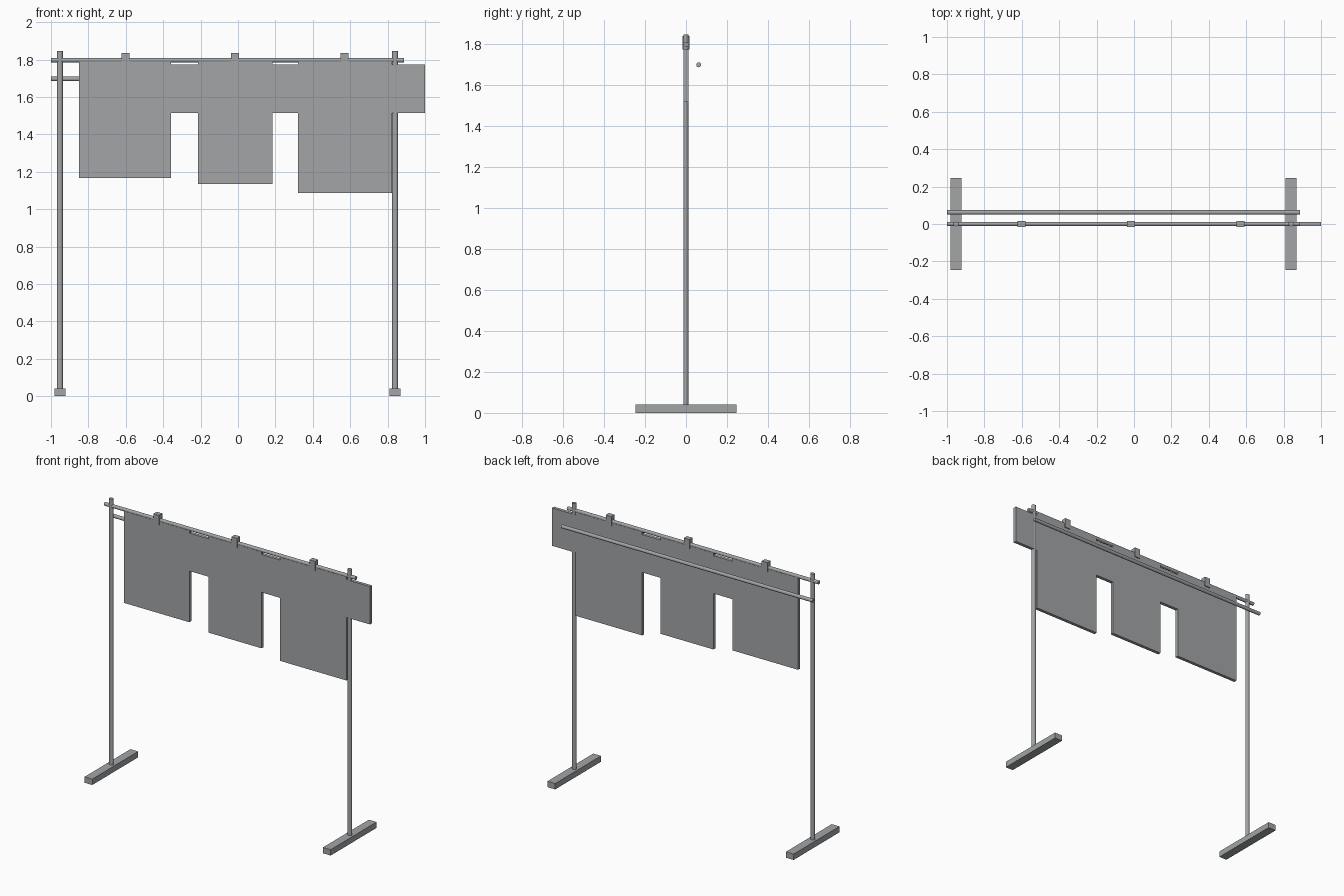
import bpy, bmesh, math
from mathutils import Vector

cube = bpy.data.objects.get("Cube")
if cube:
    bpy.data.objects.remove(cube, do_unlink=True)

# Single grey finish
grey = bpy.data.materials.new("satin_grey")
grey.use_nodes = True
colour = (0.36, 0.375, 0.385, 1.0)
grey.diffuse_color = colour
grey.node_tree.nodes["Principled BSDF"].inputs["Base Color"].default_value = colour


def finish(name, bm):
    bmesh.ops.recalc_face_normals(bm, faces=bm.faces)
    mesh = bpy.data.meshes.new(name)
    bm.to_mesh(mesh)
    bm.free()
    mesh.materials.append(grey)
    obj = bpy.data.objects.new(name, mesh)
    bpy.context.collection.objects.link(obj)
    return obj


def box(name, low, high):
    low, high = Vector(low), Vector(high)
    bm = bmesh.new()
    bmesh.ops.create_cube(bm, size=1)
    bmesh.ops.scale(bm, vec=high - low, verts=bm.verts)
    bmesh.ops.translate(bm, vec=(low + high) / 2, verts=bm.verts)
    return finish(name, bm)


def rod(name, start, end, radius, flatten=1.0):
    """Round bar between two points; flatten narrows it along y."""
    start, end = Vector(start), Vector(end)
    axis = end - start
    bm = bmesh.new()
    bmesh.ops.create_cone(bm, cap_ends=True, segments=16, radius1=radius,
                          radius2=radius, depth=axis.length)
    turn = Vector((0, 0, 1)).rotation_difference(axis).to_matrix()
    bmesh.ops.rotate(bm, matrix=turn, verts=bm.verts)
    bmesh.ops.scale(bm, vec=(1, flatten, 1), verts=bm.verts)
    bmesh.ops.translate(bm, vec=(start + end) / 2, verts=bm.verts)
    obj = finish(name, bm)
    bpy.ops.object.select_all(action="DESELECT")
    obj.select_set(True)
    bpy.context.view_layer.objects.active = obj
    bpy.ops.object.shade_smooth_by_angle(angle=math.radians(35))
    return obj


# Uprights on long feet
for side, x in (("right", -0.952), ("left", 0.84)):
    box(f"{side}_foot", (x - 0.029, -0.246, 0), (x + 0.029, 0.246, 0.04))
    rod(f"{side}_post", (x, 0, 0.035), (x, 0, 1.845), 0.0155, 0.8)

# Horizontal rails
rod("top_rail", (-1.0, 0, 1.796), (0.888, 0, 1.796), 0.012)
rod("rear_rail", (-1.0, 0.062, 1.696), (0.888, 0.062, 1.696), 0.012)

# Hanging panel: three drops joined by a band that ends in a side tab
band_low, band_high, top = 1.515, 1.772, 1.79
drops = [(-0.85, -0.358, 1.167), (-0.213, 0.185, 1.135), (0.322, 0.823, 1.087)]
outline = []
for x0, x1, low in drops:
    outline += [(x0, band_low), (x0, low), (x1, low), (x1, band_low)]
outline += [(1.0, band_low), (1.0, band_high)]
for x0, x1, low in reversed(drops):
    outline += [(x1, band_high), (x1, top), (x0, top), (x0, band_high)]
outline = outline[1:-1]

bm = bmesh.new()
face = bm.faces.new([bm.verts.new((x, -0.011, z)) for x, z in outline])
sweep = bmesh.ops.extrude_face_region(bm, geom=[face])
bmesh.ops.translate(bm, vec=(0, 0.022, 0),
                    verts=[v for v in sweep["geom"] if isinstance(v, bmesh.types.BMVert)])
finish("hanging_panel", bm)

# Clips over the top rail
for name, x in (("right", -0.602), ("middle", -0.016), ("left", 0.57)):
    box(f"{name}_clip", (x - 0.021, -0.017, 1.77), (x + 0.021, 0.017, 1.836))
